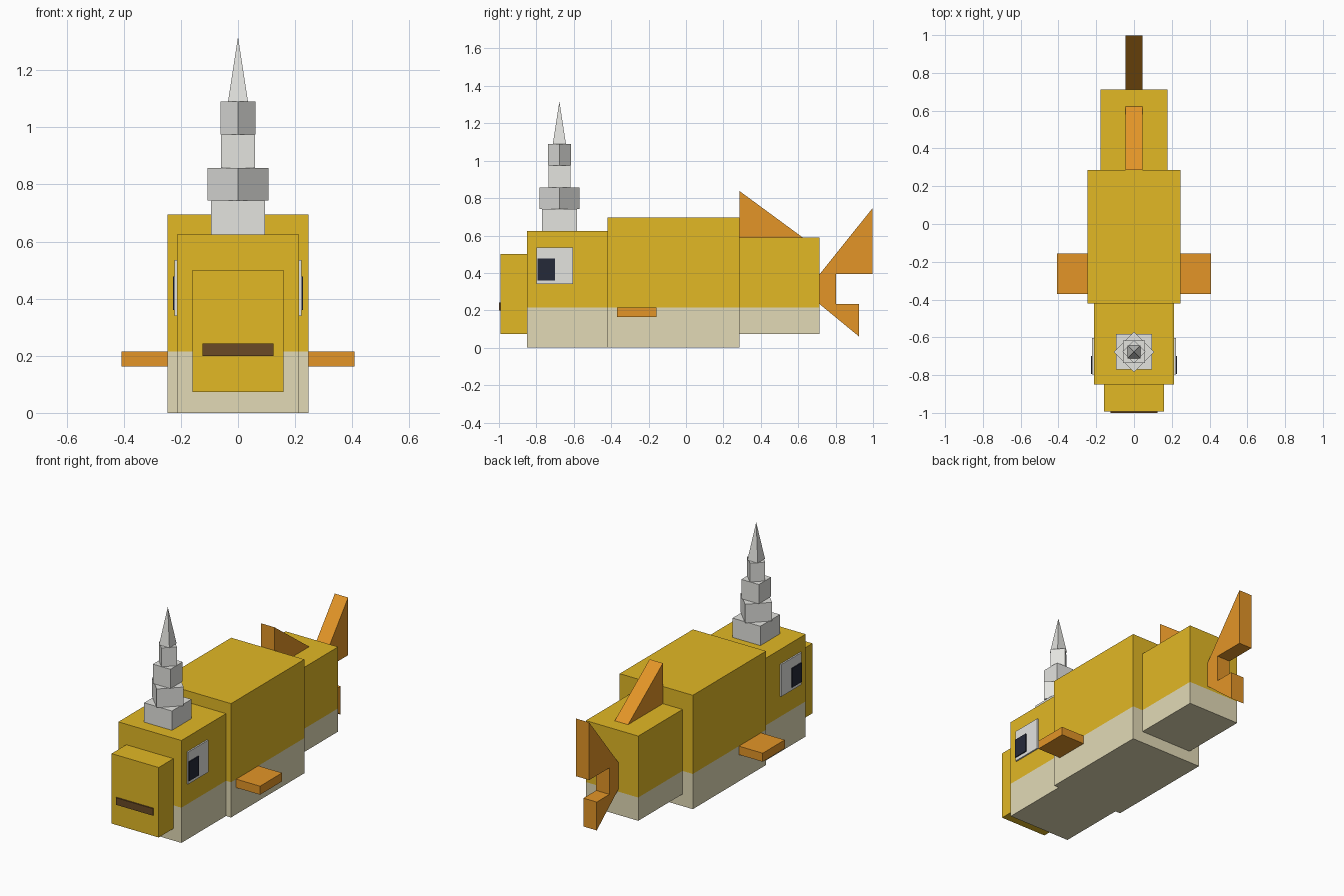
import bpy, bmesh, math
from mathutils import Matrix, Vector

if "Cube" in bpy.data.objects:
    bpy.data.objects.remove(bpy.data.objects["Cube"])


def material(name, r, g, b):
    """Flat colour from sRGB 0-255 values."""
    def lin(c):
        c /= 255
        return c / 12.92 if c <= 0.04045 else ((c + 0.055) / 1.055) ** 2.4
    m = bpy.data.materials.new(name)
    m.diffuse_color = (lin(r), lin(g), lin(b), 1)
    m.use_nodes = True
    m.node_tree.nodes["Principled BSDF"].inputs["Base Color"].default_value = m.diffuse_color
    return m


GOLD = material("gold", 226, 184, 37)
CREAM = material("cream", 226, 218, 182)
ORANGE = material("orange", 227, 149, 39)
PALE = material("pale_grey", 227, 227, 223)
NAVY = material("navy", 37, 41, 57)
BROWN = material("dark_brown", 106, 74, 38)
BELLY_Z = 0.215


def finish(name, bm, *mats):
    bmesh.ops.recalc_face_normals(bm, faces=bm.faces)
    me = bpy.data.meshes.new(name)
    bm.to_mesh(me)
    bm.free()
    for m in mats:
        me.materials.append(m)
    ob = bpy.data.objects.new(name, me)
    bpy.context.collection.objects.link(ob)
    return ob


def box(name, x, y, z, *mats, belly=False):
    """Box from (min, max) ranges; belly adds a second colour low down."""
    bm = bmesh.new()
    size = [b - a for a, b in (x, y, z)]
    mid = Vector([(a + b) / 2 for a, b in (x, y, z)])
    bmesh.ops.create_cube(bm, size=1, matrix=Matrix.Translation(mid) @ Matrix.Diagonal((*size, 1)))
    if belly:
        bmesh.ops.bisect_plane(bm, geom=bm.verts[:] + bm.edges[:] + bm.faces[:],
                               plane_co=(0, 0, BELLY_Z), plane_no=(0, 0, 1))
        for f in bm.faces:
            f.material_index = int(f.calc_center_median().z < BELLY_Z)
    return finish(name, bm, *mats)


def fin(name, profile, half, mat):
    """Side profile (y, z) extruded across x."""
    bm = bmesh.new()
    face = bm.faces.new([bm.verts.new((-half, y, z)) for y, z in profile])
    ext = bmesh.ops.extrude_face_region(bm, geom=[face])["geom"]
    bmesh.ops.translate(bm, vec=(2 * half, 0, 0),
                        verts=[v for v in ext if isinstance(v, bmesh.types.BMVert)])
    return finish(name, bm, mat)


def horn_part(name, r1, r2, z0, z1, turn):
    """Four-sided block or spike; radius is measured to the corners."""
    bm = bmesh.new()
    bmesh.ops.create_cone(bm, cap_ends=True, segments=4, radius1=r1, radius2=r2, depth=z1 - z0,
                          matrix=Matrix.Translation((0, -0.677, (z0 + z1) / 2))
                          @ Matrix.Rotation(math.radians(turn), 4, 'Z'))
    bmesh.ops.remove_doubles(bm, verts=bm.verts, dist=1e-5)
    return finish(name, bm, PALE)


# Body blocks with pale belly
box("body", (-0.247, 0.247), (-0.42, 0.287), (0, 0.695), GOLD, CREAM, belly=True)
box("head", (-0.213, 0.213), (-0.85, -0.42), (0, 0.625), GOLD, CREAM, belly=True)
box("rear_body", (-0.177, 0.177), (0.287, 0.713), (0.073, 0.59), GOLD, CREAM, belly=True)
box("snout", (-0.159, 0.159), (-0.992, -0.85), (0.073, 0.5), GOLD)
box("mouth", (-0.125, 0.125), (-1.0, -0.992), (0.2, 0.243), BROWN)

# Paired eyes and side fins
for side, s in (("left", -1), ("right", 1)):
    def span(a, b):
        return tuple(sorted((s * a, s * b)))
    box(f"eye_{side}", span(0.213, 0.222), (-0.798, -0.603), (0.34, 0.536), PALE)
    box(f"pupil_{side}", span(0.222, 0.228), (-0.794, -0.7), (0.36, 0.477), NAVY)
    box(f"side_fin_{side}", span(0.24, 0.408), (-0.37, -0.157), (0.163, 0.215), ORANGE)

# Back fin and notched tail
fin("back_fin", [(0.287, 0.585), (0.287, 0.837), (0.63, 0.585)], 0.045, ORANGE)
fin("tail", [(0.712, 0.39), (0.998, 0.747), (0.998, 0.395), (0.802, 0.395),
             (0.802, 0.233), (0.925, 0.233), (0.925, 0.06), (0.712, 0.235)], 0.045, ORANGE)

# Horn of alternately turned blocks
R = math.sqrt(2)
horn_part("horn_base", 0.094 * R, 0.094 * R, 0.625, 0.743, 45)
horn_part("horn_block_2", 0.107, 0.107, 0.743, 0.857, 0)
horn_part("horn_block_3", 0.059 * R, 0.059 * R, 0.857, 0.975, 45)
horn_part("horn_block_4", 0.061, 0.061, 0.975, 1.09, 0)
horn_part("horn_tip", 0.035 * R, 0, 1.09, 1.317, 45)
